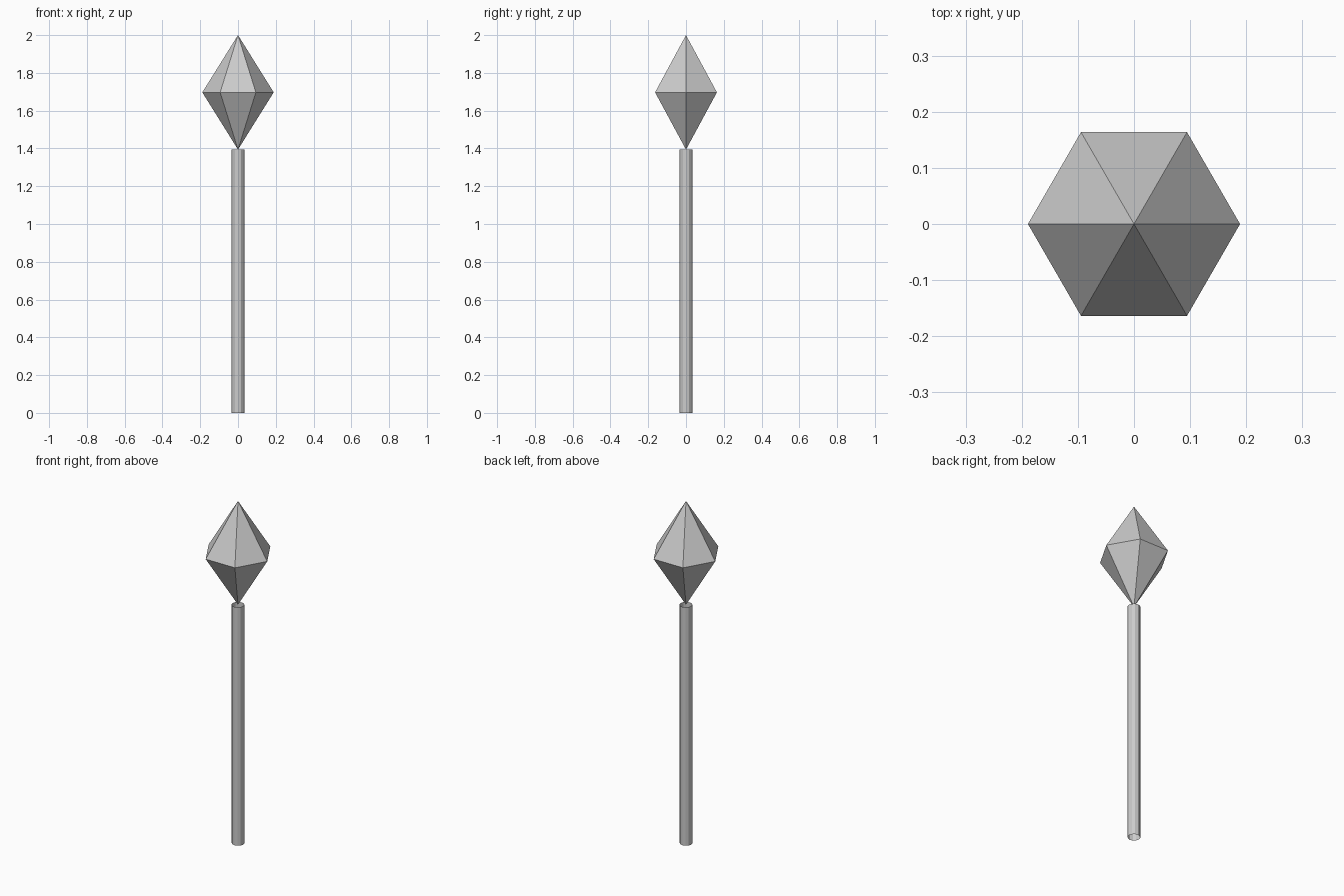
import bpy, bmesh, math

if "Cube" in bpy.data.objects:
    bpy.data.objects.remove(bpy.data.objects["Cube"])

# One flat grey for everything
grey = bpy.data.materials.new("light_grey")
grey.diffuse_color = (0.6, 0.6, 0.6, 1)
grey.use_nodes = True
grey.node_tree.nodes["Principled BSDF"].inputs["Base Color"].default_value = grey.diffuse_color


def ring(bm, radius, z, sides):
    return [bm.verts.new((radius * math.cos(math.tau * i / sides),
                          radius * math.sin(math.tau * i / sides), z))
            for i in range(sides)]


def finish(bm, name):
    bmesh.ops.recalc_face_normals(bm, faces=bm.faces)
    mesh = bpy.data.meshes.new(name)
    bm.to_mesh(mesh)
    bm.free()
    mesh.materials.append(grey)
    bpy.context.collection.objects.link(bpy.data.objects.new(name, mesh))


# Shaft: thin tube, open at both ends
SIDES = 12
bm = bmesh.new()
low, high = ring(bm, 0.034, 0, SIDES), ring(bm, 0.034, 1.394, SIDES)
for i in range(SIDES):
    j = (i + 1) % SIDES
    bm.faces.new((low[i], low[j], high[j], high[i]))
finish(bm, "shaft")

# Crystal head: six-sided double pyramid standing on its point
bm = bmesh.new()
belt = ring(bm, 0.189, 1.697, 6)
for z in (1.394, 2.0):
    tip = bm.verts.new((0, 0, z))
    for i in range(6):
        bm.faces.new((belt[i], belt[(i + 1) % 6], tip))
finish(bm, "crystal_head")
